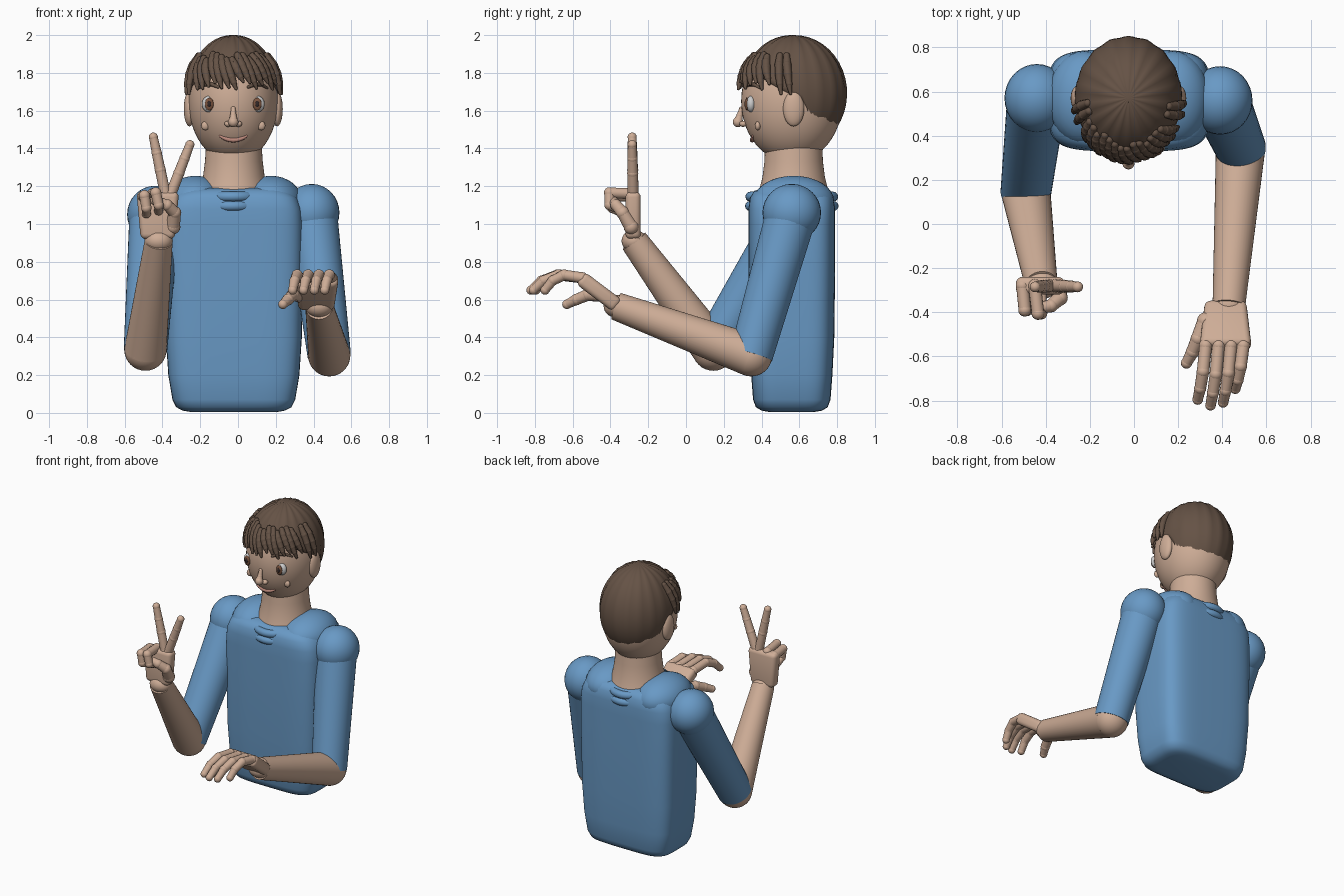
import bpy, bmesh, math, random
from mathutils import Vector, Matrix

if "Cube" in bpy.data.objects:
    bpy.data.objects.remove(bpy.data.objects["Cube"])

random.seed(4)
CX = -0.025                                   # body centre line


def mat(name, c):
    m = bpy.data.materials.new(name)
    m.diffuse_color = (*c, 1)
    m.use_nodes = True
    m.node_tree.nodes["Principled BSDF"].inputs["Base Color"].default_value = m.diffuse_color
    return m


SKIN = mat("skin", (0.62, 0.42, 0.31))
BLUE = mat("shirt_blue", (0.14, 0.32, 0.56))
HAIR = mat("hair_brown", (0.13, 0.085, 0.06))
WHITE = mat("eye_white", (0.8, 0.8, 0.8))
IRIS = mat("iris_brown", (0.2, 0.09, 0.05))
DARK = mat("dark", (0.03, 0.02, 0.02))
LIP = mat("lip", (0.5, 0.25, 0.2))


def finish(name, bm, m, angle=40):
    bmesh.ops.recalc_face_normals(bm, faces=bm.faces)
    me = bpy.data.meshes.new(name)
    bm.to_mesh(me)
    bm.free()
    ob = bpy.data.objects.new(name, me)
    bpy.context.collection.objects.link(ob)
    me.materials.append(m)
    bpy.ops.object.select_all(action='DESELECT')
    ob.select_set(True)
    bpy.context.view_layer.objects.active = ob
    bpy.ops.object.shade_smooth_by_angle(angle=math.radians(angle))
    return ob


def ball(name, c, r, m, seg=32):
    bm = bmesh.new()
    bmesh.ops.create_uvsphere(bm, u_segments=seg, v_segments=seg // 2, radius=1,
                              matrix=Matrix.Translation(c) @ Matrix.Diagonal((*r, 1)))
    return finish(name, bm, m)


def chain(name, pts, radii, m, seg=16, swell=1.06):
    """Tapered segments with a ball at every joint."""
    bm = bmesh.new()
    pts = [Vector(p) for p in pts]
    for i, p in enumerate(pts):
        bmesh.ops.create_uvsphere(bm, u_segments=seg, v_segments=seg // 2,
                                  radius=radii[i] * swell, matrix=Matrix.Translation(p))
        if i:
            d = p - pts[i - 1]
            rot = d.to_track_quat('Z', 'Y').to_matrix().to_4x4()
            bmesh.ops.create_cone(bm, cap_ends=True, segments=seg, radius1=radii[i - 1],
                                  radius2=radii[i], depth=d.length,
                                  matrix=Matrix.Translation((p + pts[i - 1]) / 2) @ rot)
    return finish(name, bm, m)


def cone(name, a, b, r1, r2, m):
    a, b = Vector(a), Vector(b)
    bm = bmesh.new()
    rot = (b - a).to_track_quat('Z', 'Y').to_matrix().to_4x4()
    bmesh.ops.create_cone(bm, cap_ends=True, segments=40, radius1=r1, radius2=r2,
                          depth=(b - a).length, matrix=Matrix.Translation((a + b) / 2) @ rot)
    return finish(name, bm, m)


def loft(name, rings, n, cy, m, seg=64):
    """Stack of superellipse rings (z, rx, ry)."""
    bm = bmesh.new()
    rows = []
    for z, rx, ry in rings:
        row = []
        for k in range(seg):
            c, s = math.cos(k * math.tau / seg), math.sin(k * math.tau / seg)
            row.append(bm.verts.new((CX + 0.003 + rx * math.copysign(abs(c) ** (2 / n), c),
                                     cy + ry * math.copysign(abs(s) ** (2 / n), s), z)))
        rows.append(row)
    for a, b in zip(rows, rows[1:]):
        for k in range(seg):
            bm.faces.new((a[k], a[(k + 1) % seg], b[(k + 1) % seg], b[k]))
    bm.faces.new(rows[0])
    bm.faces.new(rows[-1])
    return finish(name, bm, m, 60)


def palm(name, c, size, tilt):
    bm = bmesh.new()
    bmesh.ops.create_cube(bm, size=1, matrix=Matrix.Diagonal((*size, 1)))
    for v in bm.verts:
        if v.co.z < 0:
            v.co.x *= 0.8
    bmesh.ops.bevel(bm, geom=bm.edges[:], offset=0.028, segments=4, profile=0.5, affect='EDGES')
    bm.transform(Matrix.Translation(c) @ Matrix.Rotation(math.radians(tilt), 4, 'X'))
    return finish(name, bm, SKIN, 60)


# Torso, yoke and collar
loft("torso", [(0.005, .23, .12), (0.012, .27, .16), (0.03, .305, .19), (0.07, .325, .205),
               (0.2, .347, .215), (0.4, .36, .225), (0.8, .367, .23), (1.0, .367, .23),
               (1.08, .36, .23), (1.14, .335, .222), (1.175, .29, .2), (1.19, .22, .15)],
     4.5, 0.56, BLUE)
for side, s in (("left", -1), ("right", 1)):
    ball("yoke_" + side, (CX + s * 0.2, 0.57, 1.12), (.165, .215, .135), BLUE)
for name, z, ry in (("collar_upper", 1.145, .22), ("collar_lower", 1.095, .222)):
    bm = bmesh.new()
    ring = [[bm.verts.new((CX + (.155 + .026 * math.cos(t)) * math.cos(u),
                           .56 + (ry + .026 * math.cos(t)) * math.sin(u), z + .026 * math.sin(t)))
             for t in (j * math.tau / 12 for j in range(12))]
            for u in (i * math.tau / 48 for i in range(48))]
    for i in range(48):
        for j in range(12):
            a, b = ring[i], ring[(i + 1) % 48]
            bm.faces.new((a[j], b[j], b[(j + 1) % 12], a[(j + 1) % 12]))
    finish(name, bm, BLUE)

# Neck and head
loft("neck", [(1.1, .21, .21), (1.17, .185, .185), (1.25, .163, .165), (1.33, .153, .155),
              (1.45, .145, .15)], 2, 0.57, SKIN)
HC, HR = Vector((CX, .56, 1.65)), Vector((.237, .268, .325))
ball("head", HC, HR, SKIN, 48)


def face(dx, z, out=0.0):
    """Point on the front of the head."""
    q = 1 - (dx / HR.x) ** 2 - ((z - HC.z) / HR.z) ** 2
    return Vector((CX + dx, HC.y - HR.y * math.sqrt(max(q, 0)) - out, z))


for side, s in (("left", -1), ("right", 1)):
    ball("ear_" + side, (CX + s * .232, .57, 1.61), (.03, .056, .093), SKIN)
    ball("eye_" + side, face(s * .13, 1.635, -.008), (.036, .025, .043), WHITE, 24)
    ball("iris_" + side, face(s * .127, 1.635, .012), (.023, .01, .034), IRIS, 20)
    ball("pupil_" + side, face(s * .127, 1.635, .019), (.011, .006, .017), DARK, 16)
    ball("cheek_" + side, face(s * .148, 1.52), (.022, .015, .024), SKIN, 20)
    ball("nostril_" + side, face(s * .027, 1.53, .01), (.02, .02, .016), SKIN, 16)
    chain("eyebrow_" + side, [face(s * d, z, .004) for d, z in
                              ((.08, 1.725), (.115, 1.74), (.15, 1.738), (.18, 1.72))],
          (.008, .011, .01, .006), HAIR, 10)
chain("nose", [face(0, 1.61, 0), face(0, 1.575, .015), face(0, 1.54, .033)],
      (.012, .016, .026), SKIN)
chain("mouth", [face(d * .0175, 1.444 + .0013 * d * d, .002) for d in range(-4, 5)],
      [.006, .009, .011, .012, .012, .012, .011, .009, .006], LIP, 10)

# Hair cap: ellipsoid running from crown to a hairline that changes around the head
C, R = Vector((CX, .57, 1.69)), Vector((.243, .28, .31))


def hair_pt(az, z, k=1.0):
    r = math.sqrt(max(0, 1 - ((z - C.z) / R.z) ** 2))
    return C + Vector((R.x * r * math.sin(az), -R.y * r * math.cos(az), z - C.z)) * k


def hairline(az):
    d = math.degrees(abs(az))                 # 0 = front, 180 = back
    pts = [(0, 1.8), (45, 1.79), (65, 1.74), (85, 1.69), (102, 1.65), (112, 1.53),
           (140, 1.49), (181, 1.475)]
    for (a, z0), (b, z1) in zip(pts, pts[1:]):
        if d <= b:
            return z0 + (z1 - z0) * (d - a) / (b - a)


bm = bmesh.new()
N, K = 72, 16
top = bm.verts.new(C + Vector((0, 0, R.z)))
cols = []
for i in range(N):
    az = -math.pi + i * math.tau / N
    end = math.acos((hairline(az) - C.z) / R.z)
    groove = 1 + .012 * math.cos(az * 18)
    cols.append([bm.verts.new(hair_pt(az, C.z + R.z * math.cos(end * k / K),
                                      1 + (groove - 1) * math.sin(math.pi * k / K)))
                 for k in range(1, K + 1)])
for i in range(N):
    a, b = cols[i], cols[(i + 1) % N]
    bm.faces.new((top, a[0], b[0]))
    for k in range(K - 1):
        bm.faces.new((a[k], a[k + 1], b[k + 1], b[k]))
cap = finish("hair_cap", bm, HAIR, 50)
sol = cap.modifiers.new("thickness", 'SOLIDIFY')
sol.thickness, sol.offset = .03, -1

# Fringe and side locks
for i in range(14):
    az = math.radians(-62 + i * 8.6)
    zt, zb = 1.88 + random.uniform(-.02, .02), 1.73 + random.uniform(-.02, .025)
    chain(f"fringe_{i + 1}", [hair_pt(az + .24 * t, zt + (zb - zt) * t, 1 + .05 * t)
                              for t in (0, .2, .4, .6, .8, 1)],
          (.018, .023, .024, .021, .016, .008), HAIR, 10)
for i, d in enumerate((-84, -74, 70, 80)):
    az = math.radians(d)
    chain(f"side_lock_{i + 1}", [hair_pt(az + .12 * t, 1.89 - .2 * t, 1.0 + .05 * t)
                                 for t in (0, .25, .5, .75, 1)],
          (.018, .023, .022, .017, .008), HAIR, 10)

# Arms
for side, sh, el, wr in (("left", (-.44, .57, 1.05), (-.49, .145, .335), (-.42, -.275, .91)),
                         ("right", (.39, .56, 1.06), (.483, .345, .305), (.43, -.37, .565))):
    ball("shoulder_" + side, sh, (.147, .155, .152), BLUE)
    cone("sleeve_" + side, sh, el, .135, .115, BLUE)
    ball("elbow_" + side, el, (.112, .112, .112), SKIN)
    cone("forearm_" + side, el, wr, .112, .074, SKIN)
    ball("wrist_" + side, wr, (.075, .066, .06), SKIN)

# Left hand: two fingers raised, the rest curled
FR = (.029, .028, .026, .023)
palm("palm_left", (-.425, -.28, 1.045), (.225, .08, .25), 0)
for name, a, b in (("index_left", (-.355, -.28, 1.16), (-.255, -.285, 1.42)),
                   ("middle_left", (-.385, -.28, 1.16), (-.448, -.285, 1.46))):
    a, b = Vector(a), Vector(b)
    chain(name, [a.lerp(b, t) for t in (0, .42, .72, 1)], FR, SKIN)
for name, x, dx, dz in (("ring_left", -.45, .03, 0), ("little_left", -.505, .02, -.015)):
    chain(name, [(x, -.28, 1.16 + dz), (x + dx * .5, -.405 - dz, 1.165 + dz),
                 (x + dx, -.405 - dz, 1.1 + dz), (x + dx, -.33, 1.07 + dz)], FR, SKIN)
chain("thumb_left", [(-.345, -.29, .985), (-.335, -.335, 1.06), (-.375, -.37, 1.1),
                     (-.44, -.385, 1.125)], (.038, .033, .029, .024), SKIN)

# Right hand: held out, palm down
palm("palm_right", (.415, -.46, .64), (.235, .08, .25), 53)
for name, x, e in (("index_right", .325, .95), ("middle_right", .383, 1.05),
                   ("ring_right", .44, 1.0), ("little_right", .495, .76)):
    chain(name, [(x, -.55, .715), (x - .012, -.55 - .125 * e, .73),
                 (x - .025, -.55 - .205 * e, .70), (x - .036, -.55 - .258 * e, .65)], FR, SKIN)
chain("thumb_right", [(.325, -.44, .625), (.29, -.52, .625), (.265, -.58, .6),
                      (.238, -.63, .575)], (.038, .032, .029, .024), SKIN)
